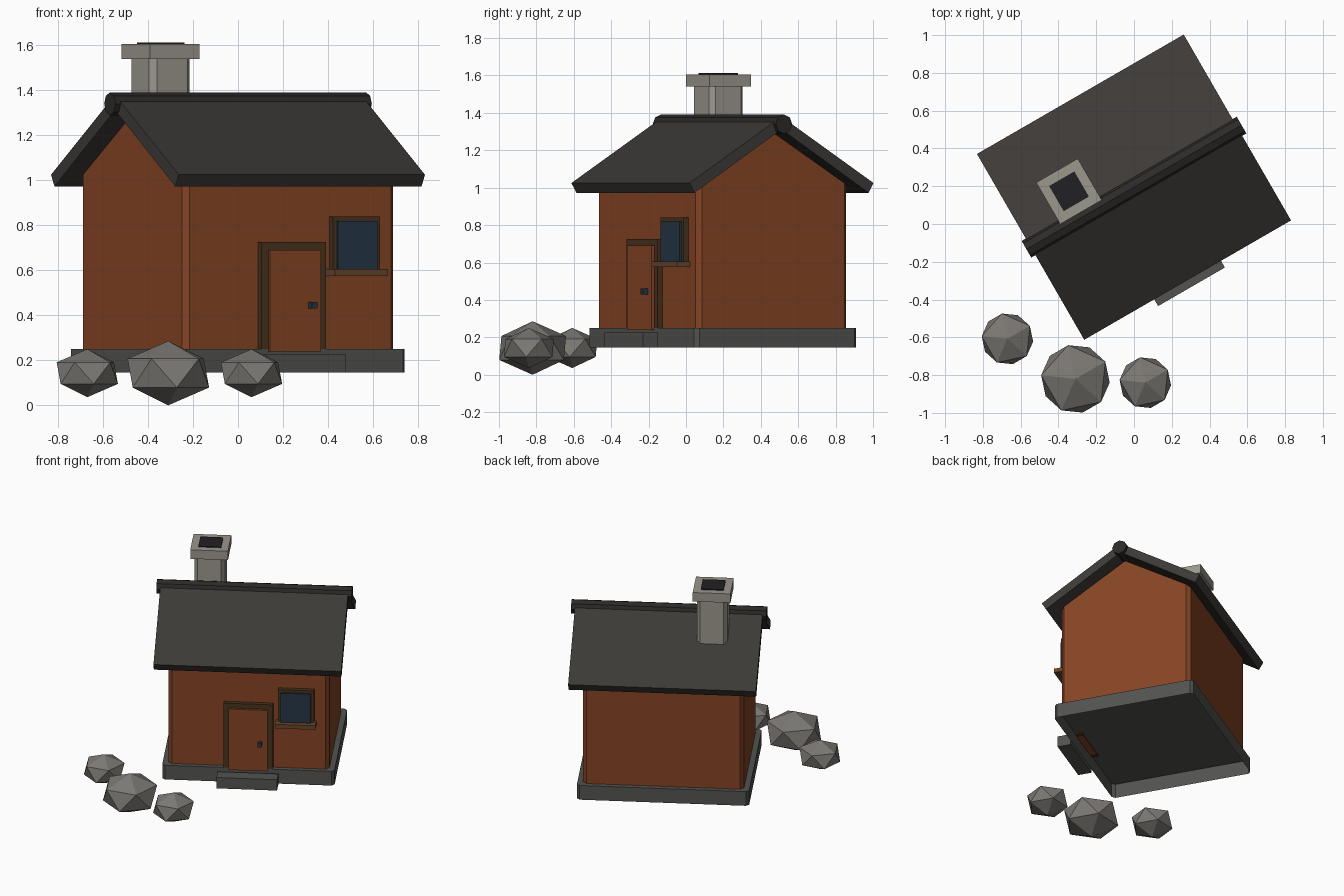
import bpy, bmesh
from math import radians
from mathutils import Matrix

if "Cube" in bpy.data.objects:
    bpy.data.objects.remove(bpy.data.objects["Cube"])

# House frame: turned 30 degrees, u along the ridge, -v towards the door
HOUSE = Matrix.Translation((0, 0.195, 0)) @ Matrix.Rotation(radians(30), 4, 'Z')


def material(name, rgb):
    m = bpy.data.materials.new(name)
    m.diffuse_color = (*rgb, 1)
    m.use_nodes = True
    m.node_tree.nodes["Principled BSDF"].inputs["Base Color"].default_value = m.diffuse_color
    return m


WALL = material("brown_wall", (0.235, 0.058, 0.018))
TRIM = material("dark_wood", (0.065, 0.032, 0.012))
SILL = material("sill_wood", (0.14, 0.06, 0.025))
ROOF = material("roof_slate", (0.046, 0.042, 0.038))
RIDGE = material("ridge_slate", (0.025, 0.023, 0.021))
STONE = material("dark_stone", (0.085, 0.085, 0.08))
PALE = material("pale_stone", (0.33, 0.31, 0.27))
ROCK = material("rock_grey", (0.2, 0.19, 0.175))
GLASS = material("blue_glass", (0.018, 0.036, 0.06))
SOOT = material("soot", (0.015, 0.015, 0.018))


def finish(name, bm, mat, matrix=HOUSE, open_below=False):
    bmesh.ops.recalc_face_normals(bm, faces=bm.faces)
    if open_below:
        bm.normal_update()
        bmesh.ops.delete(bm, geom=[f for f in bm.faces if f.normal.z < -.9],
                         context='FACES')
    bm.transform(matrix)
    me = bpy.data.meshes.new(name)
    bm.to_mesh(me)
    bm.free()
    me.materials.append(mat)
    ob = bpy.data.objects.new(name, me)
    bpy.context.collection.objects.link(ob)
    return ob


def chamfer_uprights(bm, width):
    edges = [e for e in bm.edges if abs(e.verts[0].co.z - e.verts[1].co.z) >
             0.9 * e.calc_length()]
    bmesh.ops.bevel(bm, geom=edges, offset=width, segments=1, affect='EDGES')


def box(name, u, v, z, mat, bevel=0, open_below=False):
    bm = bmesh.new()
    bmesh.ops.create_cube(bm, size=1)
    for p in bm.verts:
        p.co = [r[0] if c < 0 else r[1] for c, r in zip(p.co, (u, v, z))]
    if bevel:
        chamfer_uprights(bm, bevel)
    return finish(name, bm, mat, open_below=open_below)


def extrude_profile(name, points, half_length, mat, bevel=0, open_below=False):
    bm = bmesh.new()
    face = bm.faces.new([bm.verts.new((-half_length, v, z)) for v, z in points])
    new = bmesh.ops.extrude_face_region(bm, geom=[face])["geom"]
    bmesh.ops.translate(bm, vec=(2 * half_length, 0, 0),
                        verts=[g for g in new if isinstance(g, bmesh.types.BMVert)])
    if bevel:
        chamfer_uprights(bm, bevel)
    return finish(name, bm, mat, open_below=open_below)


# Foundation shell open underneath, free-standing step and gabled walls
box("foundation", (-.58, .58), (-.498, .5), (.145, .25), STONE, .02, True)
box("door_step", (-.204, .204), (-.609, -.515), (.145, .225), STONE)
extrude_profile("walls", [(-.465, .25), (.465, .25), (.465, 1.01), (0, 1.295), (-.465, 1.01)],
                .542, WALL, .025, True)

# Roof slab and octagonal ridge cap
extrude_profile("roof", [(-.568, 1.025), (0, 1.38), (.568, 1.025),
                         (.537, .973), (0, 1.312), (-.537, .973)], .632, ROOF)
bm = bmesh.new()
bmesh.ops.create_cone(bm, cap_ends=True, segments=8, radius1=.051, radius2=.051, depth=1.315)
bm.transform(Matrix.Translation((0, 0, 1.34)) @ Matrix.Rotation(radians(90), 4, 'Y'))
finish("ridge_cap", bm, RIDGE)


# Chimney
def chimney_part(name, half, z, mat, bevel=0):
    box(name, (-.309 - half, -.309 + half), (.153 - half, .153 + half), z, mat, bevel)


chimney_part("chimney_shaft", .104, (1.1, 1.55), PALE, .025)
chimney_part("chimney_cap", .127, (1.54, 1.606), PALE)
chimney_part("chimney_flue", .077, (1.56, 1.612), SOOT)

# Door
box("door_frame", (-.166, .166), (-.496, -.45), (.24, .725), TRIM)
box("door_panel", (-.131, .131), (-.513, -.45), (.24, .69), WALL)
box("door_handle", (.067, .093), (-.544, -.505), (.43, .46), GLASS)

# Window
box("window_frame", (.2, .442), (-.497, -.45), (.59, .84), TRIM)
box("window_glass", (.22, .422), (-.51, -.45), (.6, .82), GLASS)
box("window_sill", (.184, .456), (-.545, -.45), (.575, .605), SILL)

# Flattened rocks
for name, x, y, r, h in (("large_rock", -.31, -.82, .204, .143),
                         ("left_rock", -.67, -.608, .153, .107),
                         ("right_rock", .06, -.84, .153, .107)):
    bm = bmesh.new()
    bmesh.ops.create_icosphere(bm, subdivisions=1, radius=1)
    finish(name, bm, ROCK, Matrix.Translation((x, y, .143)) @
           Matrix.Rotation(radians(30), 4, 'Z') @ Matrix.Diagonal((r, r, h, 1)))
